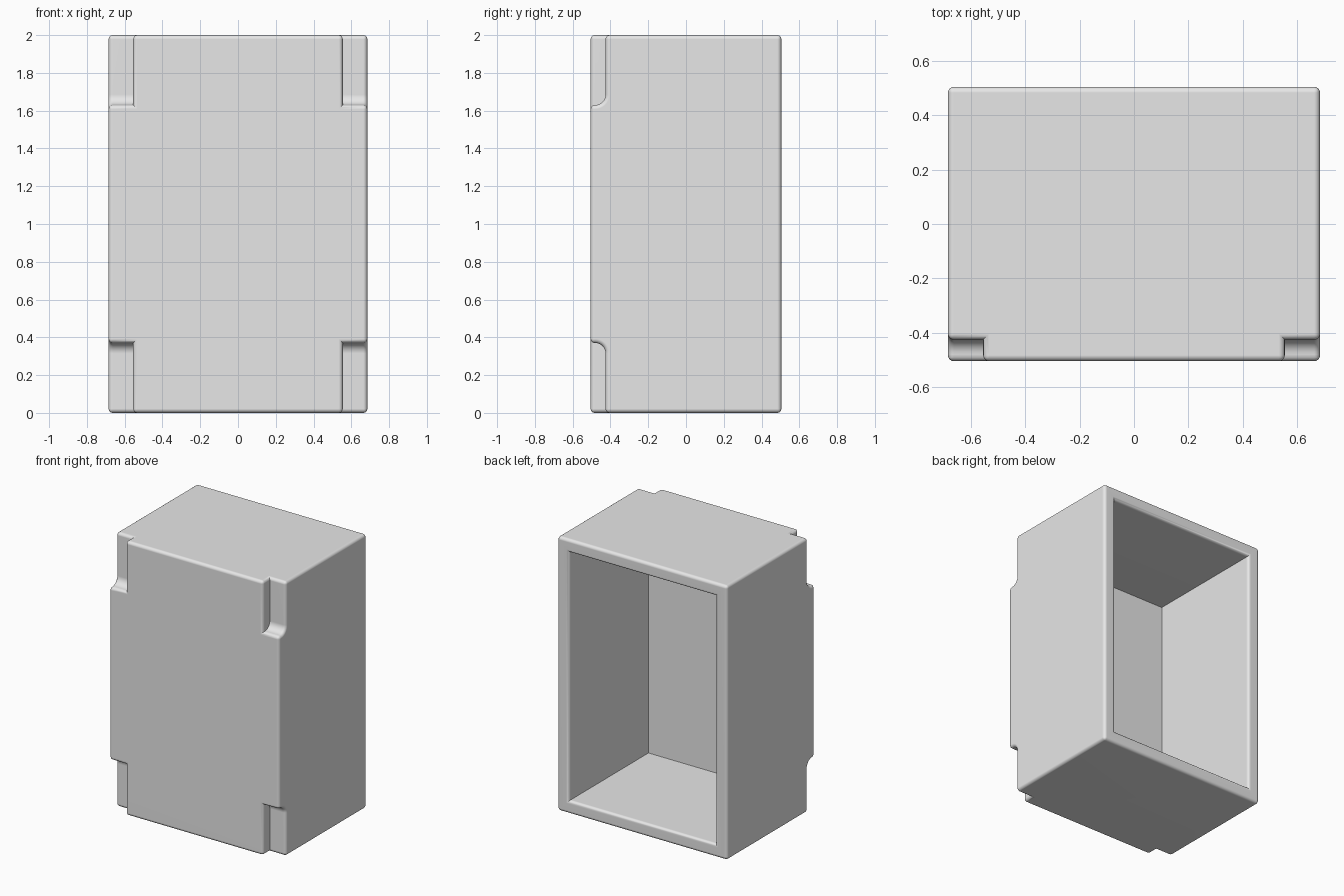
import bpy
import bmesh
from math import sin, cos, pi, radians

default_cube = bpy.data.objects.get("Cube")
if default_cube:
    bpy.data.objects.remove(default_cube, do_unlink=True)

WIDTH, DEPTH, HEIGHT = 1.37, 1.01, 2.0
WALL = 0.095            # shell thickness
NOTCH_X = 0.555         # inner side of the corner notches
NOTCH_Y = -0.426        # back of the corner notches
NOTCH_Z = 0.37          # height of the corner notches
FILLET = 0.055          # curve between notch back and ledge
ROUND = 0.022           # rounding of the outer edges
OVER = 0.2              # cutter overshoot


def add_object(name, bm):
    bmesh.ops.recalc_face_normals(bm, faces=bm.faces)
    mesh = bpy.data.meshes.new(name)
    bm.to_mesh(mesh)
    bm.free()
    obj = bpy.data.objects.new(name, mesh)
    bpy.context.collection.objects.link(obj)
    return obj


def box(name, x, y, z):
    """Box spanning the given (low, high) ranges."""
    bm = bmesh.new()
    bmesh.ops.create_cube(bm, size=1)
    for v in bm.verts:
        for i, (low, high) in enumerate((x, y, z)):
            v.co[i] = high if v.co[i] > 0 else low
    return add_object(name, bm)


def notch(name, side, top):
    """Corner cutter: a side profile with one rounded corner, extruded along x."""
    front = -DEPTH / 2 - OVER
    profile = [(front, -OVER), (NOTCH_Y, -OVER)]
    for i in range(9):
        a = i / 8 * pi / 2
        profile.append((NOTCH_Y - FILLET + FILLET * cos(a),
                        NOTCH_Z - FILLET + FILLET * sin(a)))
    profile.append((front, NOTCH_Z))
    bm = bmesh.new()
    verts = [bm.verts.new((side * NOTCH_X, y, HEIGHT - z if top else z))
             for y, z in profile]
    face = bm.faces.new(verts)
    extruded = bmesh.ops.extrude_face_region(bm, geom=[face])["geom"]
    moved = [g for g in extruded if isinstance(g, bmesh.types.BMVert)]
    bmesh.ops.translate(bm, verts=moved, vec=(side * 0.4, 0, 0))
    return add_object(name, bm)


# Solid body and its cutters: open back cavity and four front corner notches
hx, hy = WIDTH / 2, DEPTH / 2
shell = box("box_shell", (-hx, hx), (-hy, hy), (0, HEIGHT))
cutters = [box("cavity_cutter", (WALL - hx, hx - WALL),
               (WALL - hy, hy + OVER), (WALL, HEIGHT - WALL))]
for side in (-1, 1):
    for top in (False, True):
        cutters.append(notch("notch_cutter", side, top))

for cutter in cutters:
    cutter.hide_render = True
    mod = shell.modifiers.new("cut", 'BOOLEAN')
    mod.operation = 'DIFFERENCE'
    mod.solver = 'EXACT'
    mod.object = cutter

bpy.context.view_layer.update()
evaluated = shell.evaluated_get(bpy.context.evaluated_depsgraph_get())
carved = bpy.data.meshes.new_from_object(evaluated)
shell.modifiers.clear()
shell.data = carved
for cutter in cutters:
    bpy.data.objects.remove(cutter, do_unlink=True)

# Round every sharp outward edge, leaving inner corners crisp
bm = bmesh.new()
bm.from_mesh(carved)
bmesh.ops.remove_doubles(bm, verts=bm.verts, dist=0.0001)
bmesh.ops.dissolve_limit(bm, angle_limit=radians(1), verts=bm.verts, edges=bm.edges)
sharp = [e for e in bm.edges if e.is_manifold and e.is_convex
         and e.calc_face_angle() > radians(60)]
bmesh.ops.bevel(bm, geom=sharp, offset=ROUND, offset_type='OFFSET', segments=4,
                profile=0.5, affect='EDGES', clamp_overlap=True)
bm.to_mesh(carved)
bm.free()

# Colour
grey = bpy.data.materials.new("plain_grey")
grey.use_nodes = True
colour = (0.8, 0.8, 0.8, 1)
grey.diffuse_color = colour
grey.node_tree.nodes["Principled BSDF"].inputs["Base Color"].default_value = colour
carved.materials.clear()
carved.materials.append(grey)
for poly in carved.polygons:
    poly.material_index = 0

# Smooth rounded edges with flat main faces
bpy.ops.object.select_all(action='DESELECT')
shell.select_set(True)
bpy.context.view_layer.objects.active = shell
bpy.ops.object.shade_smooth_by_angle(angle=radians(35))
weighted = shell.modifiers.new("flat_faces", 'WEIGHTED_NORMAL')
weighted.keep_sharp = True
